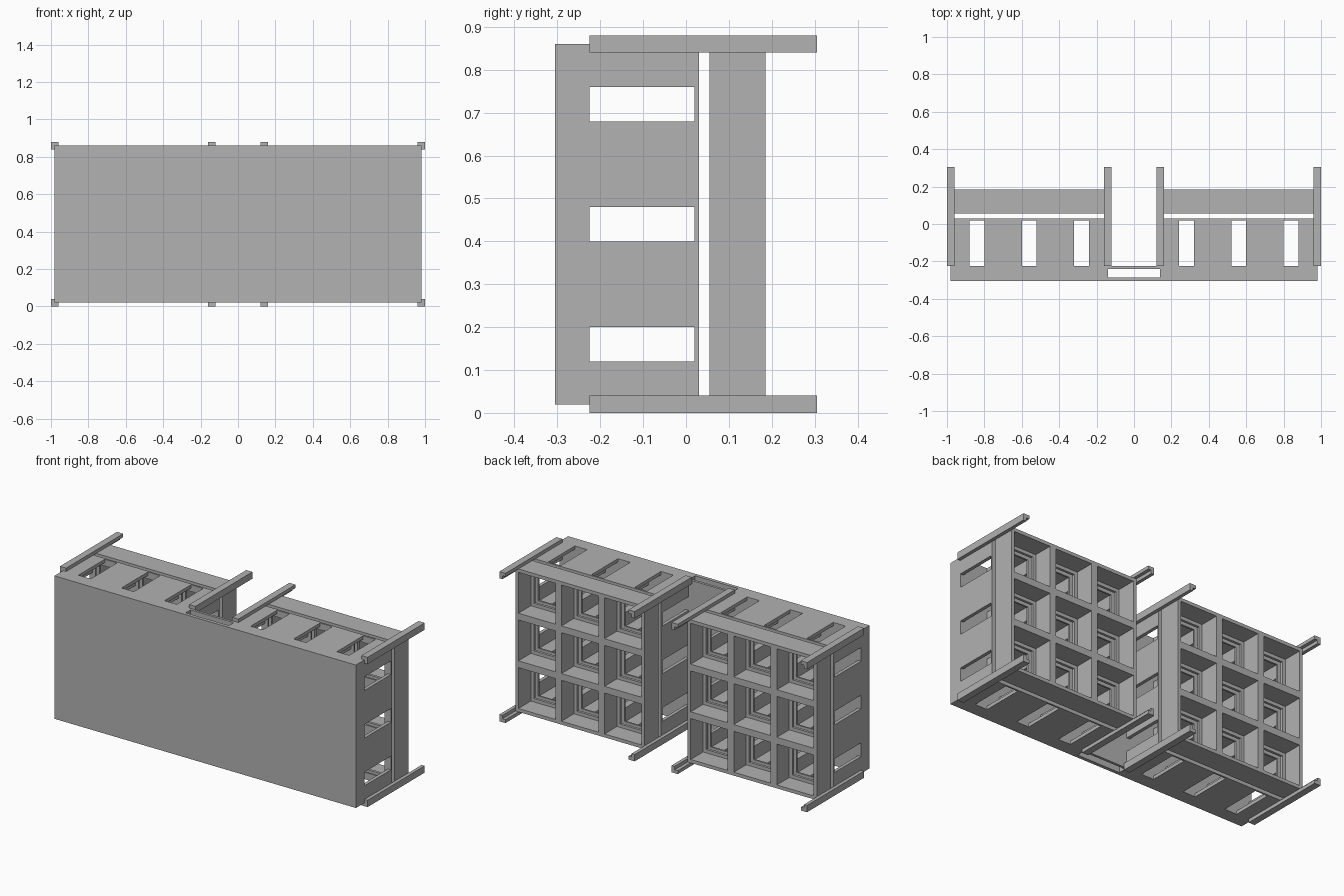
import bpy, bmesh

cube = bpy.data.objects.get("Cube")
if cube:
    bpy.data.objects.remove(cube, do_unlink=True)

grey = bpy.data.materials.new("plain_grey")
grey.use_nodes = True
GREY = (0.445, 0.445, 0.445, 1)
grey.diffuse_color = GREY
grey.node_tree.nodes["Principled BSDF"].inputs["Base Color"].default_value = GREY

CELL, X0, Z0 = 0.28, 0.14, 0.02      # cell pitch and lower inner corner
WALL, SLOT = 0.12, 0.04              # half-sizes of cell cavity and slot


def lattice(name, xs, ys, zs, solid):
    """Closed mesh around every block of the cut grid where solid(x, y, z) holds."""
    cuts = (xs, ys, zs)
    bm, cache = bmesh.new(), {}

    def filled(c):
        if any(c[a] < 0 or c[a] >= len(cuts[a]) - 1 for a in range(3)):
            return False
        return solid(*[(cuts[a][c[a]] + cuts[a][c[a] + 1]) / 2 for a in range(3)])

    def vert(c):
        if c not in cache:
            cache[c] = bm.verts.new([cuts[a][c[a]] for a in range(3)])
        return cache[c]

    for i in range(len(xs) - 1):
        for j in range(len(ys) - 1):
            for k in range(len(zs) - 1):
                c = (i, j, k)
                if not filled(c):
                    continue
                for a in range(3):
                    for side in (0, 1):
                        n = list(c)
                        n[a] += 2 * side - 1
                        if filled(n):
                            continue
                        ring = []
                        for p, q in ((0, 0), (1, 0), (1, 1), (0, 1)):
                            v = list(c)
                            v[a] += side
                            v[(a + 1) % 3] += p
                            v[(a + 2) % 3] += q
                            ring.append(vert(tuple(v)))
                        bm.faces.new(ring if side else ring[::-1])
    # merge the flat pieces of each surface
    bmesh.ops.dissolve_limit(bm, angle_limit=0.01, verts=bm.verts[:], edges=bm.edges[:])
    mesh = bpy.data.meshes.new(name)
    bm.to_mesh(mesh)
    bm.free()
    mesh.materials.append(grey)
    ob = bpy.data.objects.new(name, mesh)
    bpy.context.collection.objects.link(ob)
    return ob


def mirror(ob, z=False):
    m = ob.modifiers.new("mirror", 'MIRROR')
    m.use_axis = (True, False, z)


def cell_cuts(start, *halves):
    """Cut positions for three cells in a row."""
    offs = {0.0}
    for h in halves:
        offs |= {CELL / 2 - h, CELL / 2 + h}
    cuts = {round(start + n * CELL + o, 4) for n in range(3) for o in offs}
    return sorted(cuts | {round(start + 3 * CELL, 4)})


def local(x, z):
    """Distance from the centre of the cell along x and z."""
    return (abs((x - X0) % CELL - CELL / 2), abs((z - Z0) % CELL - CELL / 2))


# Slotted cabinet: solid front, slotted cell walls, thin back lip
def cabinet(x, y, z):
    u, v = local(x, z)
    if y < -0.225:
        return True
    if y < 0.02:
        return (u > WALL and v > SLOT) or (v > WALL and u > SLOT)
    return max(u, v) > 0.10


mirror(lattice("slotted_cabinet", cell_cuts(X0, WALL, 0.10, SLOT),
               [-0.305, -0.225, 0.02, 0.03],
               cell_cuts(Z0, WALL, 0.10, SLOT), cabinet))


# Separate open cell frame behind each cabinet, with an inner lip
def rear(x, y, z):
    return max(local(x, z)) > (0.10 if y < 0.07 else WALL)


mirror(lattice("rear_cell_frame", cell_cuts(X0, WALL, 0.10),
               [0.055, 0.07, 0.185], cell_cuts(Z0, WALL, 0.10), rear))

# Two sheets joining the cabinets in the middle
for name, y0, y1 in (("front_joining_sheet", -0.305, -0.285),
                     ("back_joining_sheet", -0.24, -0.225)):
    lattice(name, [-0.14, 0.14], [y0, y1], [0.02, 0.86], lambda x, y, z: True)

# Angle rails along the corners, on both sides, top and bottom
for name, xs, leg in (("inner_angle_rail", [0.12, 0.14, 0.16], 0),
                      ("outer_angle_rail", [0.96, 0.98, 1.0], 1)):
    for level, zs, flange in (("upper", [0.84, 0.86, 0.88], 1),
                              ("lower", [0.0, 0.02, 0.04], 0)):
        mirror(lattice(level + "_" + name, xs, [-0.225, 0.305], zs,
                       lambda x, y, z: (x > xs[1]) == bool(leg) or (z > zs[1]) == bool(flange)))
